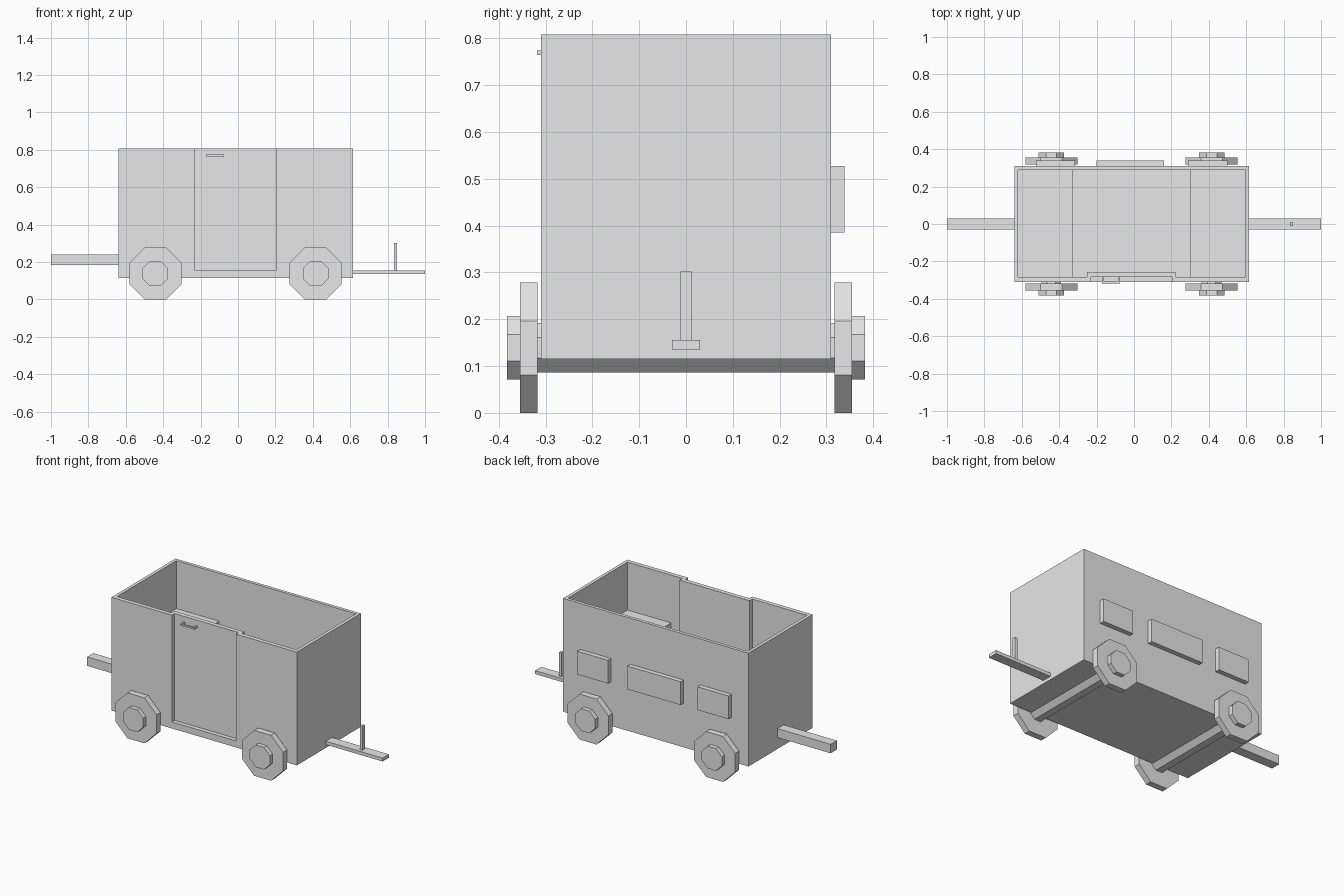
import bpy
import bmesh
import math
from mathutils import Matrix

cube = bpy.data.objects.get("Cube")
if cube:
    bpy.data.objects.remove(cube, do_unlink=True)

# One plain grey for the whole wagon
GREY = (0.8, 0.8, 0.8, 1.0)
grey = bpy.data.materials.new("plain grey")
grey.use_nodes = True
grey.diffuse_color = GREY
for node in grey.node_tree.nodes:
    if node.type == 'BSDF_PRINCIPLED':
        node.inputs["Base Color"].default_value = GREY


def finish(name, bm):
    mesh = bpy.data.meshes.new(name)
    bm.to_mesh(mesh)
    bm.free()
    mesh.materials.append(grey)
    obj = bpy.data.objects.new(name, mesh)
    bpy.context.scene.collection.objects.link(obj)
    return obj


def box(name, xs, ys, zs):
    """Block between the given low and high limits on each axis."""
    bm = bmesh.new()
    bmesh.ops.create_cube(bm, size=1)
    for v in bm.verts:
        for i, (lo, hi) in enumerate((xs, ys, zs)):
            v.co[i] = lo if v.co[i] < 0 else hi
    return finish(name, bm)


def octagon(name, x, ys, z, apothem):
    """Eight-sided prism along y, resting on a flat side."""
    bm = bmesh.new()
    r = apothem / math.cos(math.pi / 8)
    turn = Matrix.Rotation(math.pi / 2, 4, 'X') @ Matrix.Rotation(math.pi / 8, 4, 'Z')
    place = Matrix.Translation((x, sum(ys) / 2, z))
    bmesh.ops.create_cone(bm, cap_ends=True, segments=8, radius1=r, radius2=r,
                          depth=abs(ys[1] - ys[0]), matrix=place @ turn)
    # Flats face straight up and down whatever the starting angle
    low = min(v.co.z for v in bm.verts)
    if abs(low - (z - apothem)) > 0.002:
        bmesh.ops.rotate(bm, verts=bm.verts, cent=(x, 0, z),
                         matrix=Matrix.Rotation(math.pi / 8, 3, 'Y'))
    return finish(name, bm)


# Open-topped body
LEFT, RIGHT, SIDE = -0.64, 0.615, 0.31
BASE, TOP, WALL = 0.115, 0.808, 0.02
FRONT_IN = -0.284
DOOR = (-0.23, 0.203)
SILL = 0.155
inner_x = (LEFT + WALL, RIGHT - WALL)
inner_y = (FRONT_IN, SIDE - WALL)
walls = (BASE, TOP)

box("floor", inner_x, inner_y, (BASE, BASE + WALL))
box("right_end_wall", (LEFT, inner_x[0]), (-SIDE, SIDE), walls)
box("left_end_wall", (inner_x[1], RIGHT), (-SIDE, SIDE), walls)
box("back_wall", inner_x, (inner_y[1], SIDE), walls)
box("front_wall_right", (inner_x[0], DOOR[0]), (-SIDE, FRONT_IN), walls)
box("front_wall_left", (DOOR[1], inner_x[1]), (-SIDE, FRONT_IN), walls)
box("door_sill", DOOR, (-SIDE, FRONT_IN), (BASE, SILL))

# Sliding door behind the opening, with its handle
box("door", (DOOR[0] - 0.02, DOOR[1] + 0.02), (FRONT_IN, -0.257), (SILL - 0.02, TOP))
box("handle_bar", (-0.17, -0.075), (-0.318, -0.308), (0.764, 0.774))
for x in (-0.17, -0.085):
    box("handle_post", (x, x + 0.01), (-0.308, FRONT_IN), (0.764, 0.774))

# Benches at both ends
for name, xs in (("right_bench", (inner_x[0], -0.33)), ("left_bench", (0.3, inner_x[1]))):
    box(name, xs, inner_y, (0.485, 0.515))

# Raised panels on the back
for xs in ((-0.525, -0.315), (-0.2, 0.16), (0.29, 0.5)):
    box("back_panel", xs, (SIDE, 0.339), (0.385, 0.527))

# Axles, wheels and hubs
AXLE_Z = 0.139
for x in (-0.442, 0.415):
    octagon("axle", x, (-0.318, 0.318), AXLE_Z, 0.053)
    for s in (-1, 1):
        octagon("wheel", x, (s * 0.317, s * 0.355), AXLE_Z, 0.139)
        octagon("hub", x, (s * 0.355, s * 0.382), AXLE_Z, 0.068)

# Couplings at each end
box("right_tow_bar", (-1.0, LEFT), (-0.03, 0.03), (0.185, 0.24))
box("left_tow_bar", (RIGHT, 1.0), (-0.03, 0.03), (0.135, 0.156))
box("coupling_pin", (0.834, 0.85), (-0.012, 0.012), (0.156, 0.302))
